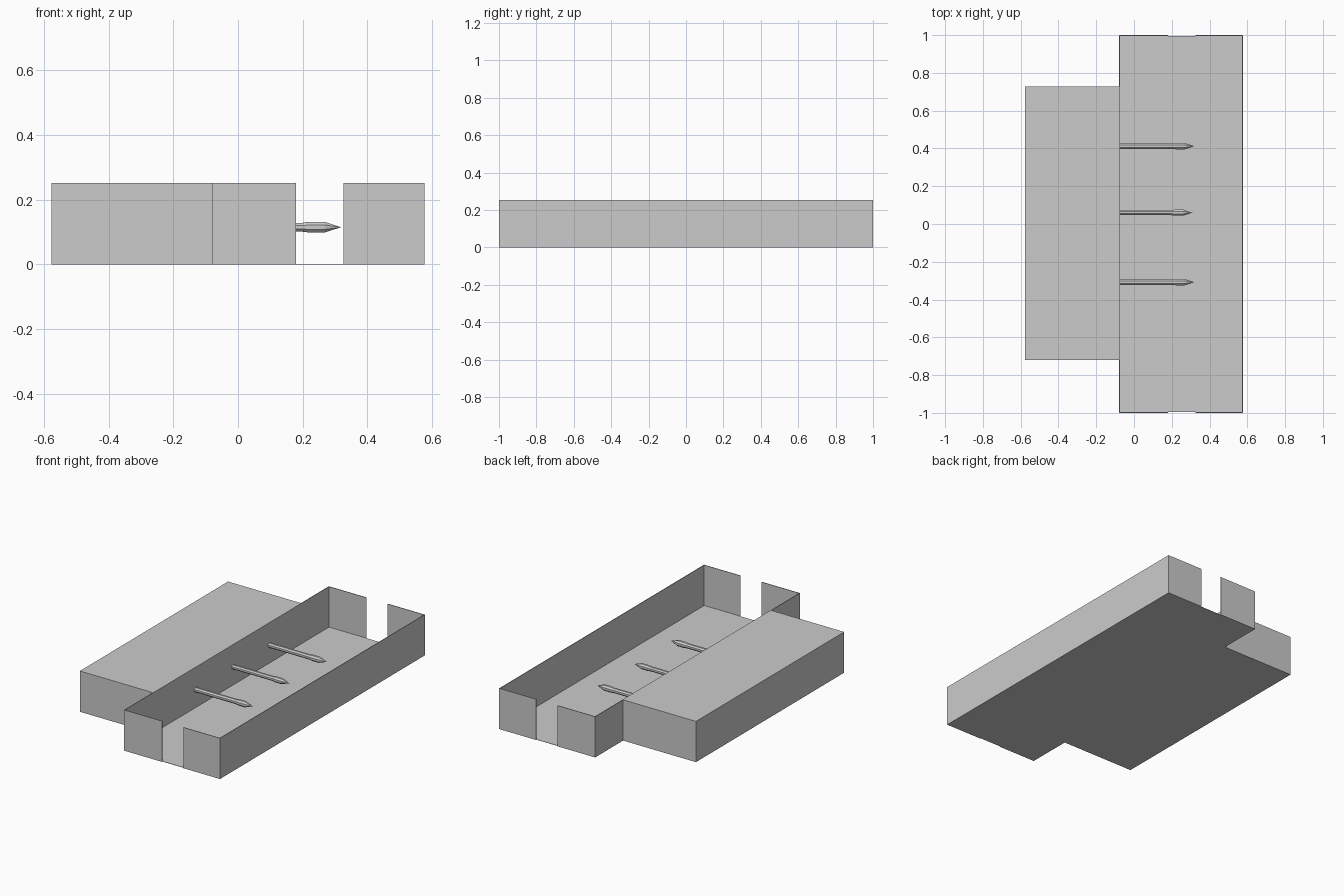
import bpy, bmesh, math

if "Cube" in bpy.data.objects:
    bpy.data.objects.remove(bpy.data.objects["Cube"])


def box(name, x0, x1, y0, y1, z0, z1):
    bm = bmesh.new()
    bmesh.ops.create_cube(bm, size=1)
    for v in bm.verts:
        v.co = (x1 if v.co.x > 0 else x0, y1 if v.co.y > 0 else y0, z1 if v.co.z > 0 else z0)
    return finish(name, bm)


def finish(name, bm):
    bmesh.ops.recalc_face_normals(bm, faces=bm.faces)
    mesh = bpy.data.meshes.new(name)
    bm.to_mesh(mesh)
    bm.free()
    obj = bpy.data.objects.new(name, mesh)
    bpy.context.collection.objects.link(obj)
    return obj


def pin(name, y, z, tip, scale=1.0, sides=8):
    # rod with a slightly wider pointed head, along x
    bm = bmesh.new()
    rings = []
    for x, r in [(LEFT, 0.015), (tip - 0.115, 0.015), (tip - 0.095, 0.018), (tip - 0.05, 0.018)]:
        rings.append([bm.verts.new((x, y + r * scale * math.cos(a), z + r * scale * math.sin(a)))
                      for a in (2 * math.pi * (i + 0.5) / sides for i in range(sides))])
    point = bm.verts.new((tip, y, z))
    bm.faces.new(rings[0])
    for i in range(sides):
        j = (i + 1) % sides
        for a, b in zip(rings, rings[1:]):
            bm.faces.new((a[i], a[j], b[j], b[i]))
        bm.faces.new((rings[-1][i], rings[-1][j], point))
    return finish(name, bm)


LEFT, RIGHT, H, T = -0.077, 0.577, 0.252, 0.004

# Solid side block
box("side_block", -0.577, LEFT, -0.72, 0.727, 0, H)

# Open tray: floor and long walls
box("tray_floor", LEFT, RIGHT, -1 + T, 1 - T, 0, 0.002)
box("inner_wall", LEFT - T / 2, LEFT + T / 2, -1, 1, 0, H)
box("outer_wall", RIGHT - T, RIGHT, -1, 1, 0, H)

# End walls, each split by a gap
for end, y in (("front", -1), ("back", 1 - T)):
    box(end + "_wall_inner", LEFT, 0.18, y, y + T, 0, H)
    box(end + "_wall_outer", 0.326, RIGHT, y, y + T, 0, H)

# Row of three pointed pins
for i, (y, tip, s) in enumerate([(-0.308, 0.318, 1), (0.06, 0.31, 0.95), (0.412, 0.318, 1)]):
    pin(f"pin_{i + 1}", y, 0.115, tip, s)
